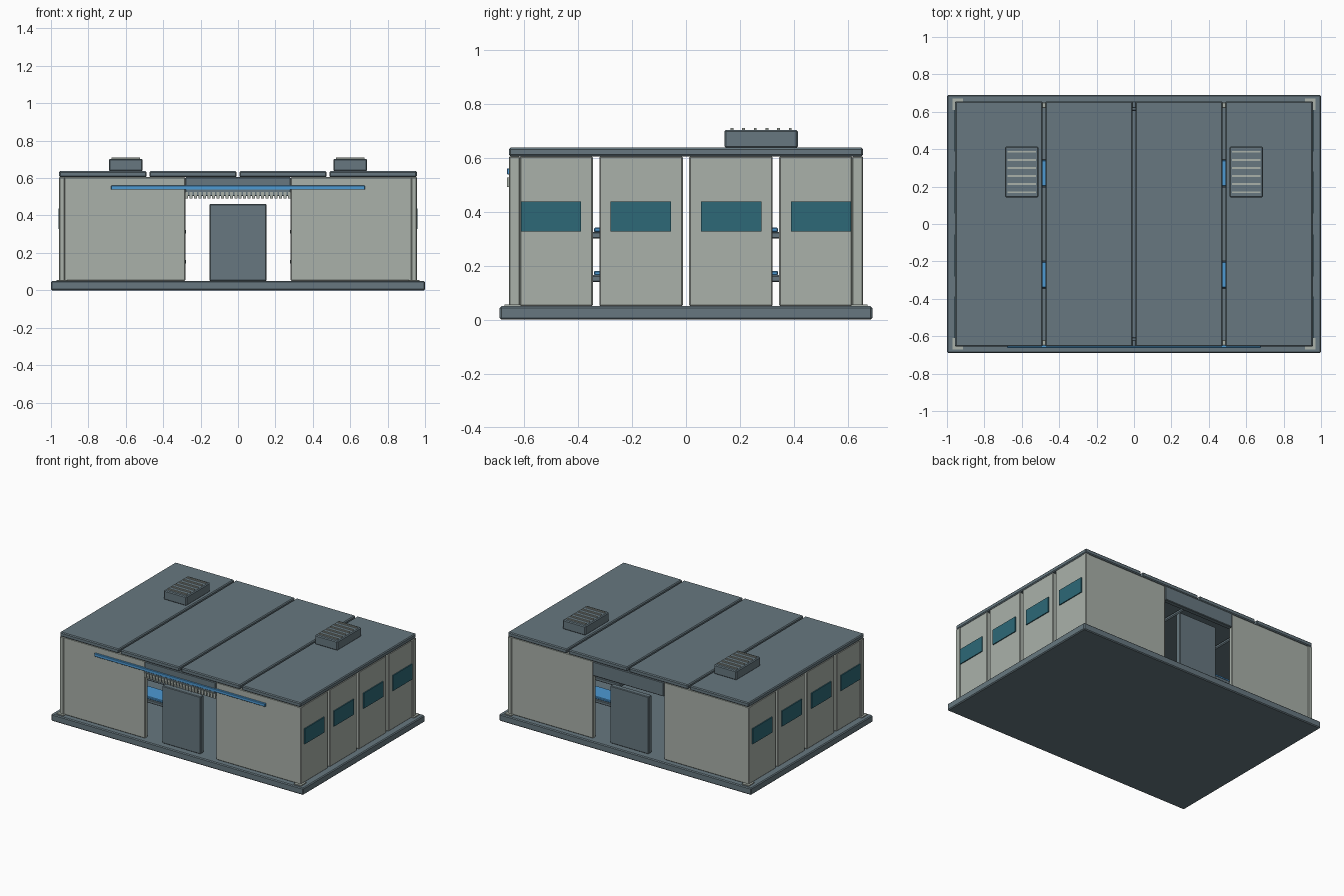
import bpy

cube = bpy.data.objects.get("Cube")
if cube:
    bpy.data.objects.remove(cube, do_unlink=True)


def material(name, rgb):
    m = bpy.data.materials.new(name)
    m.use_nodes = True
    color = (*rgb, 1)
    m.diffuse_color = color
    m.node_tree.nodes["Principled BSDF"].inputs["Base Color"].default_value = color
    return m


SLATE = material("slate_grey", (0.135, 0.187, 0.215))
PALE = material("pale_wall", (0.40, 0.44, 0.40))
TEAL = material("teal_glass", (0.026, 0.14, 0.185))
BLUE = material("bright_blue", (0.075, 0.32, 0.65))


def box(name, x, y, z, mat, bevel=0.004):
    """Axis-aligned box from (min, max) spans, with softened edges."""
    spans = [sorted(s) for s in (x, y, z)]
    bpy.ops.mesh.primitive_cube_add(size=1, location=[(a + b) / 2 for a, b in spans])
    ob = bpy.context.object
    ob.name = name
    ob.scale = [b - a for a, b in spans]
    bpy.ops.object.transform_apply(location=False, rotation=False, scale=True)
    ob.data.materials.append(mat)
    if bevel:
        mod = ob.modifiers.new("soft_edge", "BEVEL")
        mod.width = bevel
        mod.segments = 1
    return ob


def flip(span, sign):
    return [v * sign for v in span]


FLOOR, EAVE = 0.05, 0.605
SIDES = {"right": -1, "left": 1}
ENDS = {"front": -1, "back": 1}

# Foundation slab
box("foundation", (-1, 1), (-0.69, 0.69), (0, FLOOR), SLATE, 0.006)

# Four roof panels with open seams
for i in range(4):
    start = -0.956 + i * 0.4815
    box(f"roof_panel_{i + 1}", (start, start + 0.4675), (-0.656, 0.656),
        (EAVE, 0.637), SLATE, 0.006)

for side, sx in SIDES.items():
    # Side wall panels, each with a window plate
    for end, sy in ENDS.items():
        for place, wall, glass in (("inner", (0.012, 0.32), (0.055, 0.28)),
                                   ("outer", (0.345, 0.615), (0.388, 0.61))):
            tag = f"{side}_{end}_{place}"
            box(f"side_wall_{tag}", flip((0.925, 0.953), sx), flip(wall, sy),
                (FLOOR, EAVE), PALE)
            box(f"window_{tag}", flip((0.952, 0.96), sx), flip(glass, sy),
                (0.327, 0.437), TEAL, 0)

        # Corner post and its foot plate
        tag = f"{side}_{end}"
        box(f"corner_post_{tag}", flip((0.925, 0.957), sx), flip((0.615, 0.655), sy),
            (FLOOR, EAVE), PALE)
        box(f"post_foot_{tag}", flip((0.915, 0.97), sx), flip((0.61, 0.672), sy),
            (FLOOR, 0.056), PALE, 0)

        # End wall panel beside the doorway
        box(f"end_wall_{tag}", flip((0.282, 0.93), sx), flip((0.62, 0.65), sy),
            (FLOOR, EAVE), PALE)

        # Two-tier bunk
        for tier, z in (("lower", 0.14), ("upper", 0.30)):
            box(f"bunk_frame_{tag}_{tier}", flip((0.278, 0.682), sx),
                flip((0.195, 0.348), sy), (z, z + 0.025), SLATE)
            box(f"mattress_{tag}_{tier}", flip((0.287, 0.673), sx),
                flip((0.202, 0.341), sy), (z + 0.024, z + 0.041), BLUE)

    # Rooftop air unit with slats
    box(f"air_unit_{side}", flip((0.51, 0.69), sx), (0.142, 0.414),
        (0.636, 0.703), SLATE, 0.006)
    for i in range(6):
        y = 0.17 + i * 0.0432
        box(f"air_unit_slat_{side}_{i + 1}", flip((0.525, 0.675), sx),
            (y - 0.005, y + 0.005), (0.70, 0.71), PALE, 0)

# Doors and lintels at both ends
for end, sy in ENDS.items():
    box(f"door_{end}", (-0.152, 0.152), flip((0.605, 0.643), sy),
        (FLOOR, 0.461), SLATE)
    box(f"lintel_{end}", (-0.282, 0.282), flip((0.62, 0.656), sy),
        (0.503, EAVE), SLATE)

# Blue light strip across the front
box("light_strip", (-0.678, 0.678), (-0.663, -0.648), (0.538, 0.56), BLUE, 0.002)

# Row of plain trim plates under the strip
for i in range(24):
    x = -0.276 + i * 0.024
    box(f"lintel_trim_{i + 1}", (x - 0.008, x + 0.008), (-0.662, -0.655),
        (0.491, 0.526), PALE, 0)
